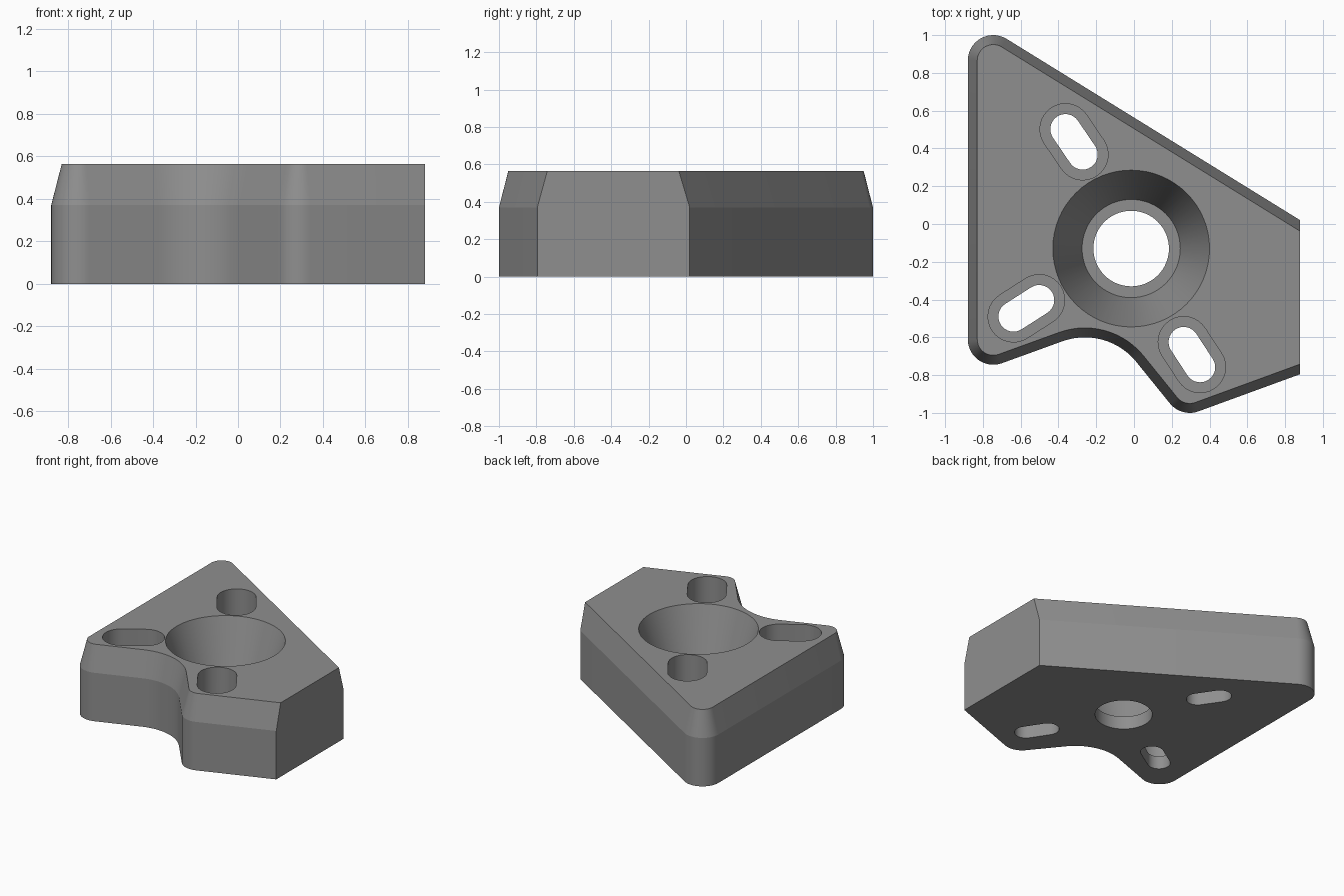
import bpy, bmesh, math

if "Cube" in bpy.data.objects:
    bpy.data.objects.remove(bpy.data.objects["Cube"])

H, SHOULDER, INSET = 0.565, 0.37, 0.05
FLOOR = 0.10        # height of the ledges inside the recesses

grey = bpy.data.materials.new("grey")
grey.diffuse_color = (0.275, 0.275, 0.275, 1)
grey.use_nodes = True
grey.node_tree.nodes["Principled BSDF"].inputs["Base Color"].default_value = grey.diffuse_color


def arc(cx, cy, r, a0, a1, n):
    return [(cx + r * math.cos(math.radians(a0 + (a1 - a0) * i / n)),
             cy + r * math.sin(math.radians(a0 + (a1 - a0) * i / n))) for i in range(n + 1)]


def loft(name, sections):
    """Solid through stacked outlines: [(z, points), ...] from bottom to top."""
    bm = bmesh.new()
    rings = [[bm.verts.new((x, y, z)) for x, y in pts] for z, pts in sections]
    n = len(rings[0])
    for a, b in zip(rings, rings[1:]):
        for i in range(n):
            j = (i + 1) % n
            bm.faces.new((a[i], a[j], b[j], b[i]))
    bm.faces.new(rings[0][::-1])
    bm.faces.new(rings[-1])
    bmesh.ops.recalc_face_normals(bm, faces=bm.faces)
    mesh = bpy.data.meshes.new(name)
    bm.to_mesh(mesh)
    bm.free()
    mesh.materials.append(grey)
    obj = bpy.data.objects.new(name, mesh)
    bpy.context.collection.objects.link(obj)
    return obj


def outline(d):
    """Block outline, drawn in by d everywhere except at the flat right end."""
    r = 0.135 - d
    return ([(0.88, -0.795 + 1.07 * d), (0.88, 0.02 - 1.17 * d)]
            + arc(-0.745, 0.865, r, 58.4, 180, 14)
            + arc(-0.745, -0.61, r, 180, 290, 14)
            + arc(-0.26, -0.95, 0.35 + d, 110, 40, 14)
            + arc(0.295, -0.865, r, 220, 290, 10))


def slot(p, q, r):
    a = math.degrees(math.atan2(q[1] - p[1], q[0] - p[0]))
    return arc(*q, r, a - 90, a + 90, 16) + arc(*p, r, a + 90, a + 270, 16)


# Block with a tapered upper shoulder
block = loft("block", [(0, outline(0)), (SHOULDER, outline(0)), (H, outline(INSET))])

# Conical centre recess with a through hole
ring = lambda r: arc(-0.015, -0.13, r, 0, 354.375, 63)
slope = (0.415 - 0.26) / (H - FLOOR)
cutters = [loft("centre_hole_cutter", [(-0.1, ring(0.20)), (FLOOR, ring(0.20)), (FLOOR, ring(0.26)),
                                       (H + 0.1, ring(0.415 + 0.1 * slope))])]

# Three stepped slots
for p, q in [((-0.363, 0.502), (-0.272, 0.368)),
             ((-0.638, -0.490), (-0.502, -0.403)),
             ((0.263, -0.625), (0.350, -0.758))]:
    cutters.append(loft("slot_cutter", [(-0.1, slot(p, q, 0.08)), (FLOOR, slot(p, q, 0.08)),
                                        (FLOOR, slot(p, q, 0.135)), (H + 0.1, slot(p, q, 0.135))]))

bpy.context.view_layer.objects.active = block
block.select_set(True)
for c in cutters:
    mod = block.modifiers.new("cut", 'BOOLEAN')
    mod.operation, mod.solver, mod.object = 'DIFFERENCE', 'EXACT', c
    bpy.ops.object.modifier_apply(modifier=mod.name)
    bpy.data.objects.remove(c)

bpy.ops.object.shade_smooth_by_angle(angle=math.radians(12))
